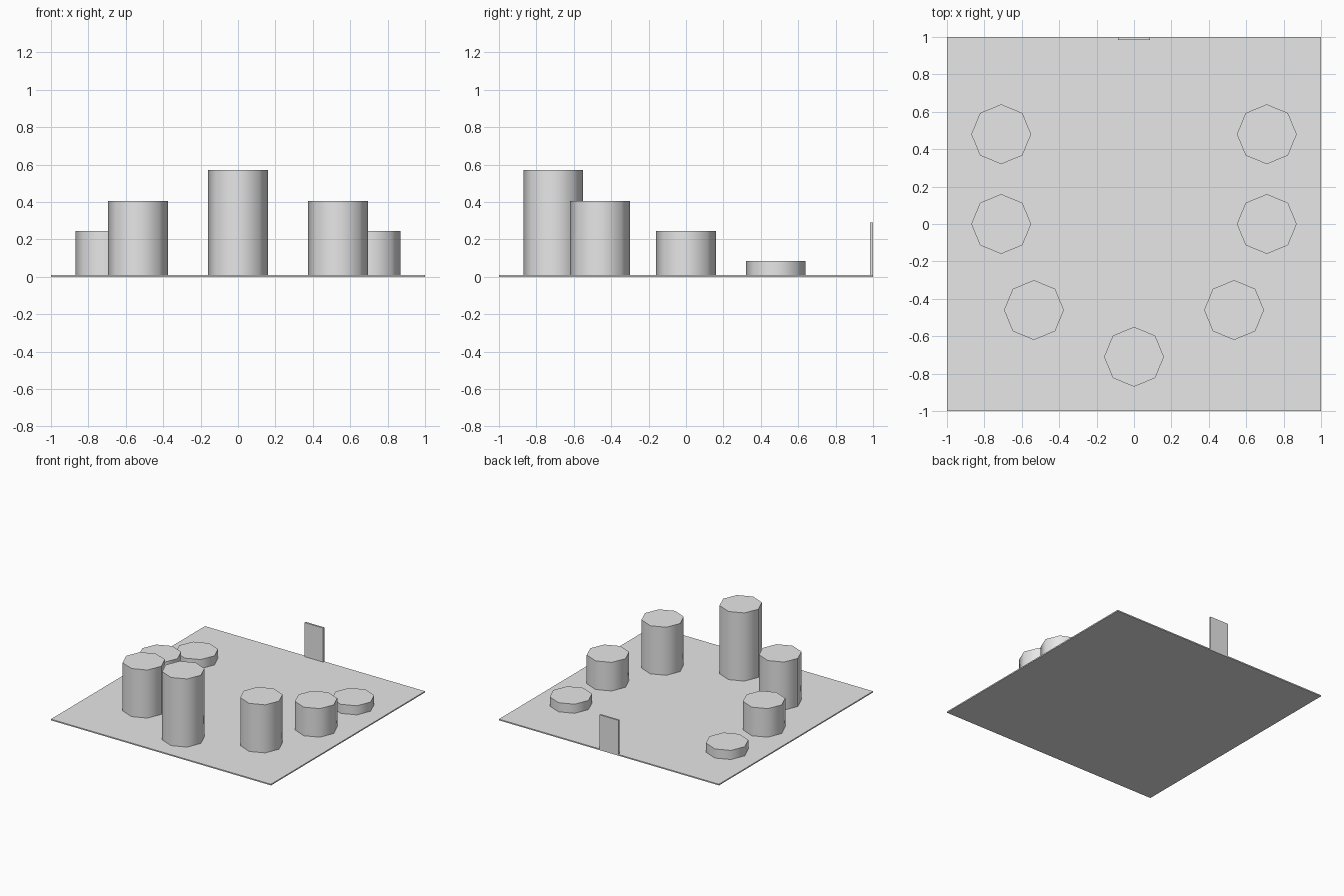
import bpy
from math import radians

cube = bpy.data.objects.get("Cube")
if cube:
    bpy.data.objects.remove(cube, do_unlink=True)

GREY = (0.8, 0.8, 0.8, 1)
grey = bpy.data.materials.new("plain_grey")
grey.use_nodes = True
grey.diffuse_color = GREY
grey.node_tree.nodes["Principled BSDF"].inputs["Base Color"].default_value = GREY

BASE_TOP = 0.01


def box(name, size, centre):
    bpy.ops.mesh.primitive_cube_add(size=1, location=centre)
    obj = bpy.context.object
    obj.name = name
    obj.scale = size
    bpy.ops.object.transform_apply(location=False, rotation=False, scale=True)
    obj.data.materials.append(grey)


def pillar(name, x, y, top):
    height = top - BASE_TOP
    bpy.ops.mesh.primitive_cylinder_add(
        vertices=8, radius=0.16, depth=height,
        location=(x, y, BASE_TOP + height / 2))
    obj = bpy.context.object
    obj.name = name
    obj.data.materials.append(grey)
    # Round the sides, keep the cap edges sharp
    bpy.ops.object.shade_smooth_by_angle(angle=radians(60))


# Thin square floor
box("floor", (2, 2, BASE_TOP), (0, 0, BASE_TOP / 2))

# Thin upright panel at the middle of the back edge
box("back_panel", (0.17, 0.015, 0.28), (0, 0.9925, 0.15))

# Horseshoe of pillars stepping up towards the front
pillar("front_pillar", 0, -0.71, 0.57)
for side, sign in (("left", 1), ("right", -1)):
    pillar(side + "_tall_pillar", sign * 0.535, -0.46, 0.405)
    pillar(side + "_middle_pillar", sign * 0.71, 0, 0.245)
    pillar(side + "_low_pillar", sign * 0.71, 0.48, 0.085)
